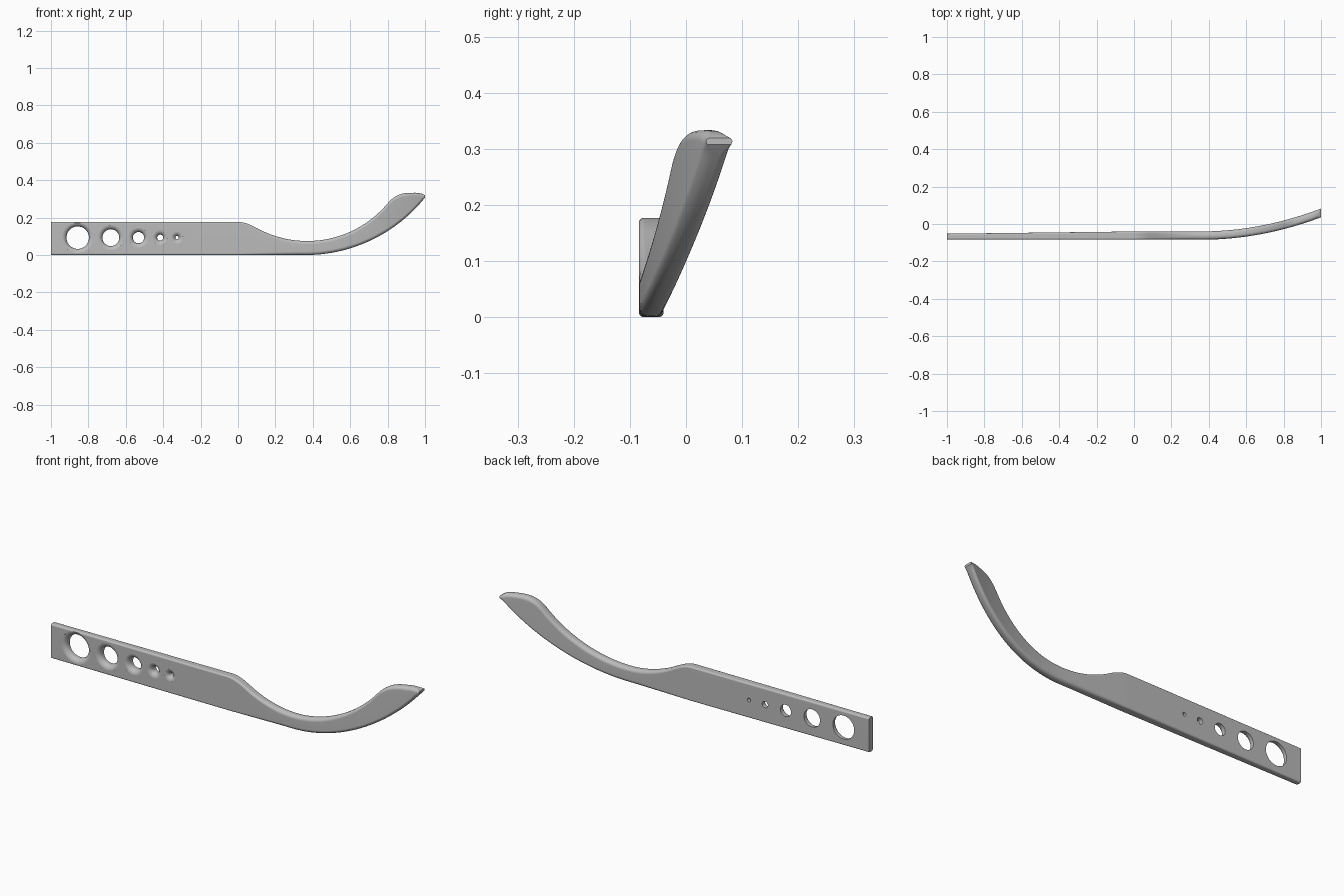
import bpy, bmesh, math

cube = bpy.data.objects.get("Cube")
if cube:
    bpy.data.objects.remove(cube, do_unlink=True)

FRONT = -0.084          # front plane of the bar
BEND = 0.36             # where the arm starts to sweep up and back
HOLE_Z = 0.093

grey = bpy.data.materials.new("plain_grey")
grey.use_nodes = True
color = (0.5, 0.5, 0.5, 1)
grey.diffuse_color = color
grey.node_tree.nodes["Principled BSDF"].inputs["Base Color"].default_value = color


def arc(dx, radius):
    return radius - math.sqrt(radius ** 2 - dx ** 2)


def hermite(x, x0, z0, s0, x1, z1, s1):
    w = x1 - x0
    t = (x - x0) / w
    return ((2*t**3 - 3*t**2 + 1) * z0 + (t**3 - 2*t**2 + t) * w * s0
            + (3*t**2 - 2*t**3) * z1 + (t**3 - t**2) * w * s1)


def top_edge(x):
    if x <= 0:
        return 0.177
    if x < 0.1:
        return hermite(x, 0, 0.177, 0, 0.1, 0.144, -0.55)
    if x < 0.8:
        return 0.075 + arc(x - 0.37, 0.56)
    if x < 0.93:
        return hermite(x, 0.8, 0.276, 1.2, 0.93, 0.333, 0)
    return hermite(x, 0.93, 0.333, 0, 1, 0.319, -0.7)


def bottom_edge(x):
    return arc(max(x - BEND, 0), 0.82)


def section(x):
    """Rounded rectangle across the bar at x."""
    lift = 0.12 * (max(x - BEND, 0) / (1 - BEND)) ** 2
    y0 = FRONT + lift
    y1 = -0.04 - 0.012 * max(-x, 0) + lift + 0.004 * max(x - BEND, 0)
    z0, z1 = bottom_edge(x), top_edge(x)
    r = 0.009 + 0.009 * min(max(x / 0.3, 0), 1)
    r = min(r, (z1 - z0) * 0.45)
    corners = [(y1 - r, z1 - r), (y0 + r, z1 - r), (y0 + r, z0 + r), (y1 - r, z0 + r)]
    points = []
    for quarter, (cy, cz) in enumerate(corners):
        for k in range(6):
            a = math.pi / 2 * (quarter + k / 5)
            points.append((x, cy + r * math.cos(a), cz + r * math.sin(a)))
    return points


def loft(name, rings, caps=True):
    bm = bmesh.new()
    loops = [[bm.verts.new(p) for p in ring] for ring in rings]
    n = len(loops[0])
    for a, b in zip(loops, loops[1:]):
        for i in range(n):
            j = (i + 1) % n
            bm.faces.new((a[i], a[j], b[j], b[i]))
    if caps:
        bm.faces.new(loops[0])
        bm.faces.new(loops[-1])
    bmesh.ops.recalc_face_normals(bm, faces=bm.faces)
    mesh = bpy.data.meshes.new(name)
    bm.to_mesh(mesh)
    bm.free()
    obj = bpy.data.objects.new(name, mesh)
    bpy.context.collection.objects.link(obj)
    mesh.materials.append(grey)
    return obj


# Straight bar running into the swept arm
stations = [-1, 0] + [i / 100 for i in range(1, 10)]
stations += [0.1 + 0.02 * i for i in range(36)]
stations += [0.81 + 0.01 * i for i in range(18)] + [0.987, 0.994, 1]
handle = loft("handle", [section(x) for x in stations])


# Holes with a rounded lip on the front
def hole_cutter(x, radius, lip=0.024):
    profile = [(radius, 0.05)]
    for k in range(9):
        a = math.radians(85) * k / 8
        profile.append((radius + lip * (1 - math.cos(a)),
                        FRONT + lip * (1 - math.sin(a))))
    profile.append((radius + lip, FRONT - 0.002))
    profile.append((radius + lip, FRONT - 0.05))
    steps = [2 * math.pi * i / 40 for i in range(40)]
    rings = [[(x + r * math.cos(a), y, HOLE_Z + r * math.sin(a)) for a in steps]
             for r, y in profile]
    return loft("hole_cutter", rings)


bpy.context.view_layer.objects.active = handle
handle.select_set(True)
for x, radius in [(-0.857, 0.06), (-0.68, 0.045), (-0.532, 0.03),
                  (-0.416, 0.016), (-0.326, 0.009)]:
    cutter = hole_cutter(x, radius)
    cutter.hide_render = True
    mod = handle.modifiers.new("hole", 'BOOLEAN')
    mod.operation = 'DIFFERENCE'
    mod.solver = 'EXACT'
    mod.object = cutter
    bpy.ops.object.modifier_apply(modifier=mod.name)
    bpy.data.objects.remove(cutter, do_unlink=True)

# Smooth shading with crisp ends and hole rims
bpy.ops.object.shade_smooth_by_angle(angle=math.radians(35))
normals = handle.modifiers.new("weighted_normals", 'WEIGHTED_NORMAL')
normals.keep_sharp = True
